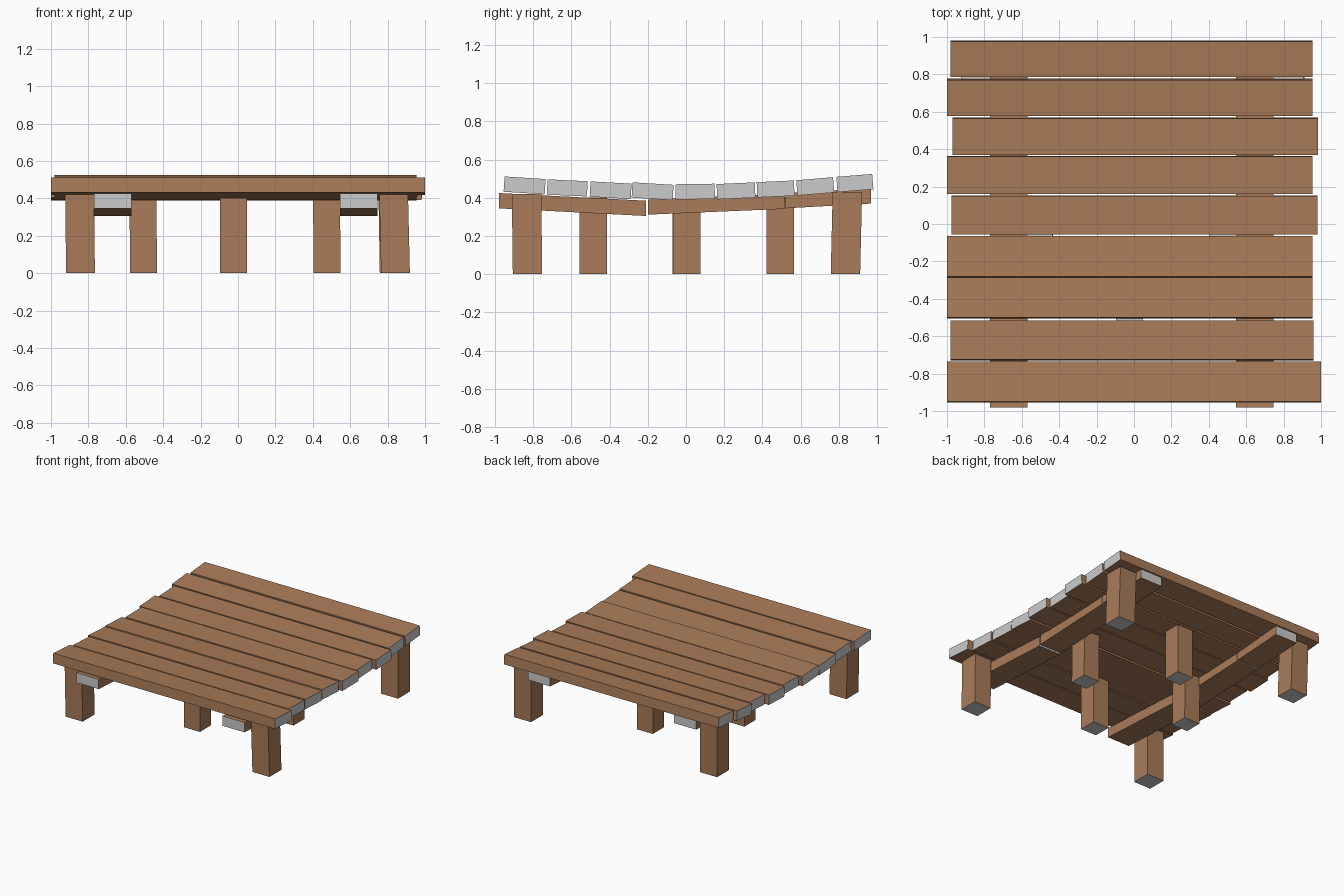
import bpy, bmesh

if "Cube" in bpy.data.objects:
    bpy.data.objects.remove(bpy.data.objects["Cube"])


def material(name, rgb):
    m = bpy.data.materials.new(name)
    m.diffuse_color = (*rgb, 1)
    m.use_nodes = True
    m.node_tree.nodes["Principled BSDF"].inputs["Base Color"].default_value = m.diffuse_color
    return m


wood = material("wood", (0.40, 0.20, 0.10))
end_grain = material("end_grain", (0.8, 0.8, 0.8))


def timber(name, ring_a, ring_b):
    """Four-sided timber between two end rings: brown sides, grey ends."""
    bm = bmesh.new()
    a = [bm.verts.new(p) for p in ring_a]
    b = [bm.verts.new(p) for p in ring_b]
    for ring in (a, b):
        bm.faces.new(ring).material_index = 1
    for i in range(4):
        j = (i + 1) % 4
        bm.faces.new((a[i], a[j], b[j], b[i]))
    bmesh.ops.recalc_face_normals(bm, faces=bm.faces)
    me = bpy.data.meshes.new(name)
    bm.to_mesh(me)
    bm.free()
    me.materials.append(wood)
    me.materials.append(end_grain)
    ob = bpy.data.objects.new(name, me)
    bpy.context.collection.objects.link(ob)
    return ob


THICK = 0.08

# Deck planks: x start, x end, y start, y end, top z at each y edge (sagging deck)
planks = [
    (-1.00, 1.00, -0.95, -0.735, 0.512, 0.498),
    (-0.98, 0.96, -0.725, -0.515, 0.497, 0.487),
    (-1.00, 0.955, -0.50, -0.285, 0.486, 0.474),
    (-1.00, 0.955, -0.28, -0.065, 0.481, 0.468),
    (-0.975, 0.98, -0.055, 0.15, 0.471, 0.474),
    (-1.00, 0.955, 0.16, 0.36, 0.472, 0.481),
    (-0.97, 0.985, 0.37, 0.565, 0.482, 0.491),
    (-1.00, 0.955, 0.577, 0.77, 0.492, 0.508),
    (-0.98, 0.955, 0.787, 0.975, 0.510, 0.525),
]
for i, (x0, x1, y0, y1, z0, z1) in enumerate(planks, 1):
    lean = (z1 - z0) / (y1 - y0) * THICK   # keeps the section square when tilted
    section = [(y0, z0), (y1, z1), (y1 + lean, z1 - THICK), (y0 + lean, z0 - THICK)]
    timber(f"deck_plank_{i}", *[[(x, y, z) for y, z in section] for x in (x0, x1)])

# Two support beams, each in three lengths following the sag: y0, y1, bottom z at each end
beam_parts = [(-0.98, -0.21, 0.345, 0.305),
              (-0.20, 0.515, 0.312, 0.342),
              (0.52, 0.97, 0.345, 0.370)]
for side, x0, x1 in (("left", -0.77, -0.57), ("right", 0.545, 0.745)):
    for i, (y0, y1, z0, z1) in enumerate(beam_parts, 1):
        timber(f"{side}_beam_{i}",
               *[[(x0, y, z), (x1, y, z), (x1, y, z + THICK), (x0, y, z + THICK)]
                 for y, z in ((y0, z0), (y1, z1))])

# Posts: foot centre, head centre, head height
posts = {
    "front_left_post": ((-0.842, -0.83), (-0.847, -0.835), 0.42),
    "front_right_post": ((0.842, -0.83), (0.832, -0.835), 0.42),
    "back_left_post": ((-0.842, 0.835), (-0.847, 0.845), 0.43),
    "back_right_post": ((0.835, 0.835), (0.828, 0.845), 0.43),
    "front_middle_post": ((-0.025, -0.485), (-0.025, -0.485), 0.402),
    "back_middle_post": ((-0.025, 0.493), (-0.025, 0.493), 0.405),
    "left_middle_post": ((-0.505, 0.0), (-0.508, 0.003), 0.395),
    "right_middle_post": ((0.477, 0.003), (0.473, 0.003), 0.395),
}
for name, (foot, head, top) in posts.items():
    h = 0.077 if "middle" not in name else 0.072
    timber(name, *[[(cx - h, cy - h, z), (cx + h, cy - h, z),
                    (cx + h, cy + h, z), (cx - h, cy + h, z)]
                   for (cx, cy), z in ((foot, 0.0), (head, top))])
